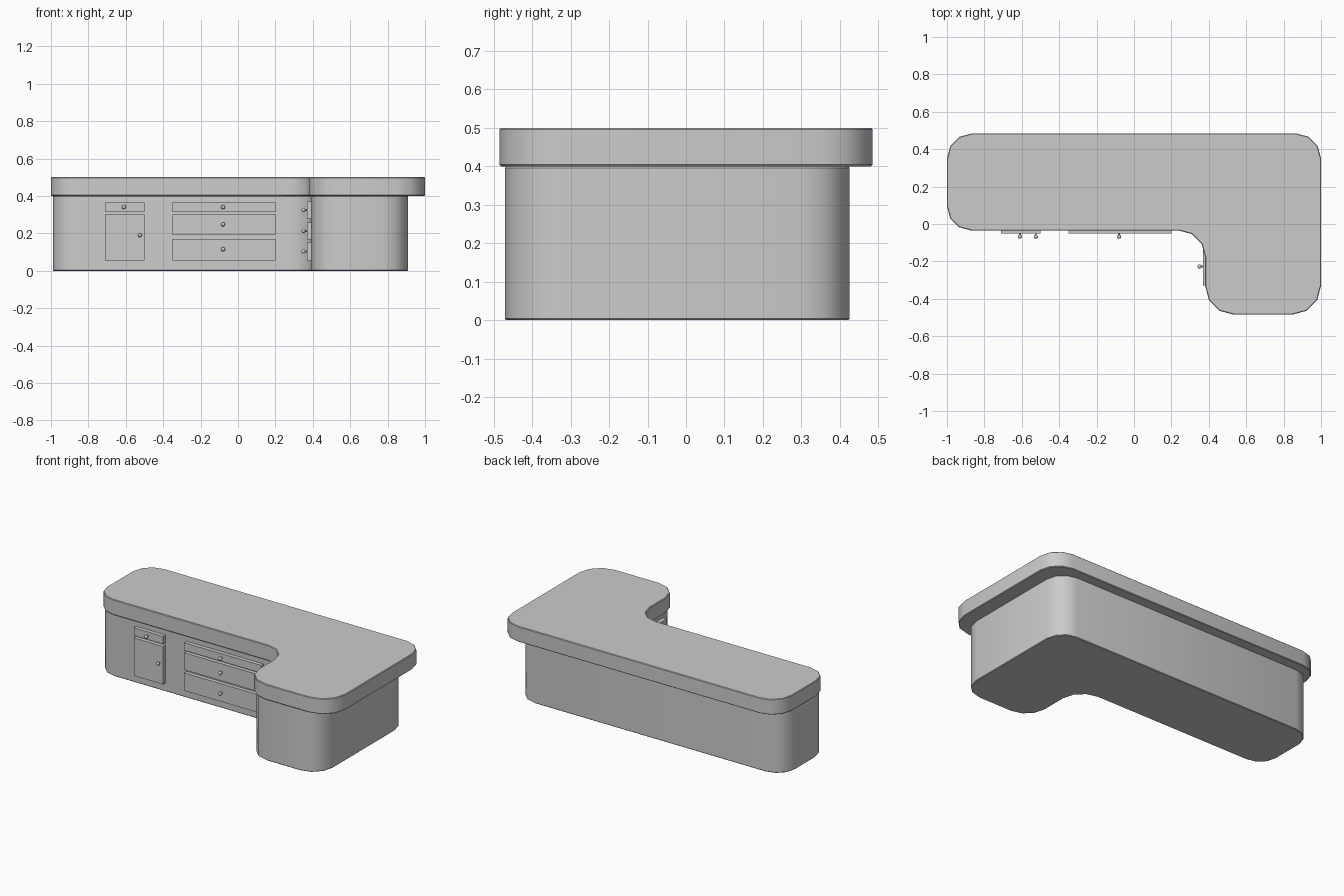
import bpy, bmesh, math
from mathutils import Vector

if "Cube" in bpy.data.objects:
    bpy.data.objects.remove(bpy.data.objects["Cube"])


def finish(name, bm, angle=40):
    bmesh.ops.recalc_face_normals(bm, faces=bm.faces)
    me = bpy.data.meshes.new(name)
    bm.to_mesh(me)
    bm.free()
    ob = bpy.data.objects.new(name, me)
    bpy.context.collection.objects.link(ob)
    bpy.ops.object.select_all(action='DESELECT')
    ob.select_set(True)
    bpy.context.view_layer.objects.active = ob
    bpy.ops.object.shade_smooth_by_angle(angle=math.radians(angle))
    return ob


def rounded_outline(corners, segs=3):
    # each square corner (x, y, radius) becomes a short faceted arc
    pts, n = [], len(corners)
    for i, (x, y, r) in enumerate(corners):
        p = Vector((x, y))
        a = p + (Vector(corners[i - 1][:2]) - p).normalized() * r
        b = p + (Vector(corners[(i + 1) % n][:2]) - p).normalized() * r
        c = a + b - p
        for k in range(segs + 1):
            t = k / segs * math.pi / 2
            pts.append(c + (a - c) * math.cos(t) + (b - c) * math.sin(t))
    return pts


def slab(name, corners, z0, z1, bevel=0.004):
    bm = bmesh.new()
    f = bm.faces.new([bm.verts.new((p.x, p.y, z0)) for p in rounded_outline(corners)])
    ext = bmesh.ops.extrude_face_region(bm, geom=[f])
    bmesh.ops.translate(bm, vec=(0, 0, z1 - z0),
                        verts=[v for v in ext['geom'] if isinstance(v, bmesh.types.BMVert)])
    rims = [e for e in bm.edges if abs(e.verts[0].co.z - e.verts[1].co.z) < 1e-6]
    bmesh.ops.recalc_face_normals(bm, faces=bm.faces)
    bmesh.ops.bevel(bm, geom=rims, offset=bevel, segments=1, affect='EDGES')
    return finish(name, bm)


def panel(name, lo, hi):
    bm = bmesh.new()
    bmesh.ops.create_cube(bm, size=1)
    for v in bm.verts:
        v.co = [lo[i] if v.co[i] < 0 else hi[i] for i in range(3)]
    return finish(name, bm)


def knob(name, pos, turn=0):
    # stem along -y with a ball at the end, turned about z for the side drawers
    bm = bmesh.new()
    stem = bmesh.ops.create_cone(bm, cap_ends=True, segments=12, radius1=0.005,
                                 radius2=0.005, depth=0.024)['verts']
    for v in stem:
        v.co = (v.co.x, v.co.z - 0.006, v.co.y)
    ball = bmesh.ops.create_uvsphere(bm, u_segments=16, v_segments=10, radius=0.011)['verts']
    bmesh.ops.translate(bm, vec=(0, -0.018, 0), verts=ball)
    ob = finish(name, bm)
    ob.location = pos
    ob.rotation_euler.z = turn


# L-shaped worktop and the inset body below it
slab("desk_top", [(-1, 0.485, 0.135), (-1, -0.035, 0.13), (0.38, -0.035, 0.14),
                  (0.38, -0.485, 0.155), (1, -0.485, 0.155), (1, 0.485, 0.135)], 0.4, 0.5)
slab("desk_body", [(-0.99, 0.425, 0.125), (-0.99, -0.025, 0.12), (0.393, -0.025, 0.14),
                   (0.393, -0.47, 0.14), (0.91, -0.47, 0.14), (0.91, 0.425, 0.125)], 0, 0.4)

# front doors and drawers: x range, z range, knob x, knob z
front = [("left_drawer", -0.71, -0.5, 0.315, 0.365, -0.61, 0.34),
         ("left_door", -0.71, -0.5, 0.055, 0.3, -0.525, 0.19),
         ("middle_drawer_top", -0.35, 0.2, 0.315, 0.365, -0.08, 0.34),
         ("middle_drawer_centre", -0.35, 0.2, 0.19, 0.3, -0.08, 0.248),
         ("middle_drawer_bottom", -0.35, 0.2, 0.055, 0.17, -0.08, 0.115)]
for name, x0, x1, z0, z1, kx, kz in front:
    panel(name, (x0, -0.05, z0), (x1, -0.015, z1))
    knob(name + "_knob", (kx, -0.05, kz))

# drawers on the inner side of the short wing
for i, (z0, z1) in enumerate([(0.28, 0.37), (0.168, 0.258), (0.055, 0.15)]):
    name = f"side_drawer_{i + 1}"
    panel(name, (0.368, -0.33, z0), (0.403, -0.125, z1))
    knob(name + "_knob", (0.368, -0.228, (z0 + z1) / 2), -math.pi / 2)
